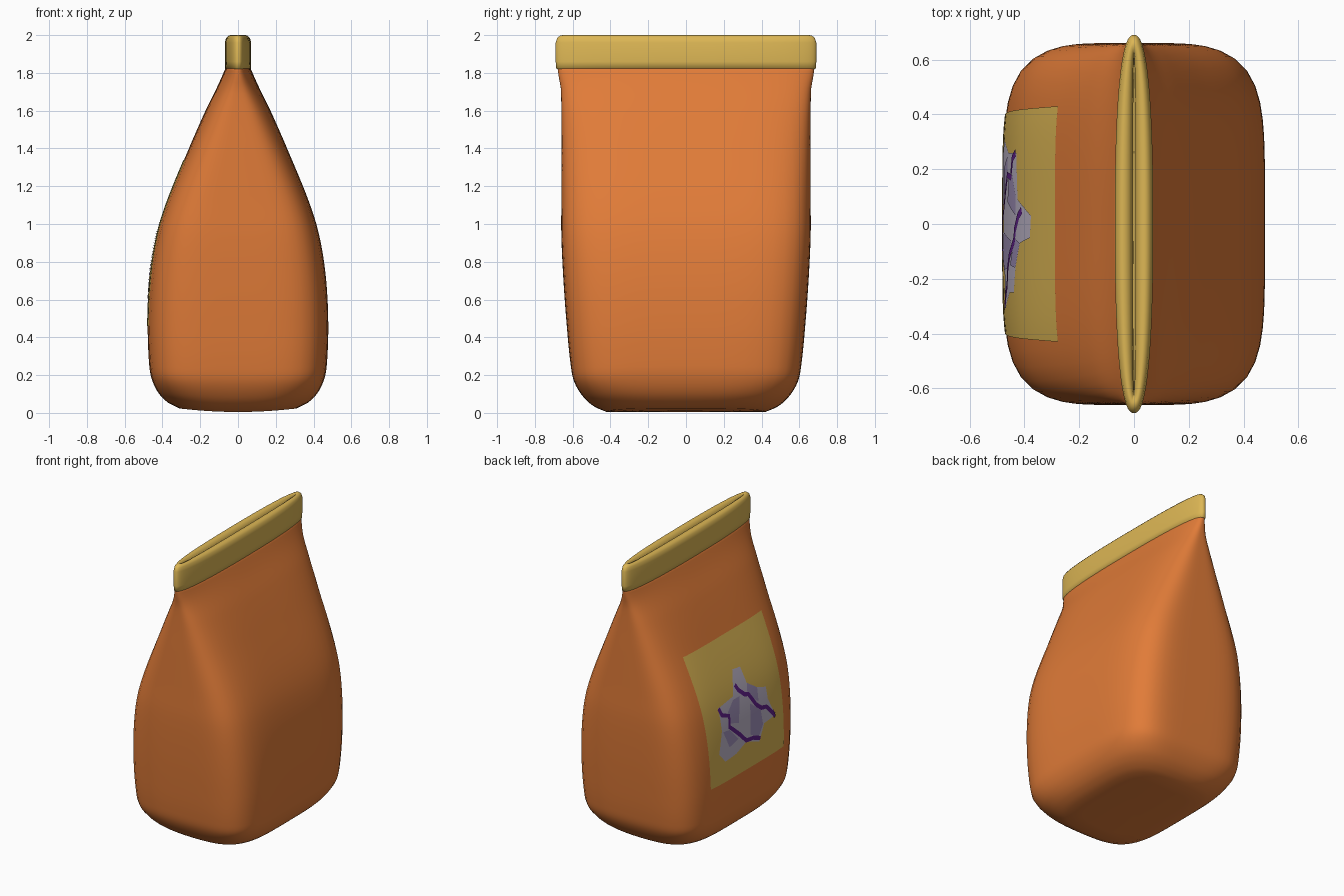
import bpy, bmesh, math
from mathutils import Vector

if "Cube" in bpy.data.objects:
    bpy.data.objects.remove(bpy.data.objects["Cube"])


def material(name, rgb):
    m = bpy.data.materials.new(name)
    m.diffuse_color = (*rgb, 1)
    m.use_nodes = True
    m.node_tree.nodes["Principled BSDF"].inputs["Base Color"].default_value = m.diffuse_color
    return m


ORANGE = material("orange paper", (0.75, 0.20, 0.04))
GOLD = material("gold", (0.72, 0.47, 0.09))
LILAC = material("pale lilac", (0.53, 0.48, 0.60))
VIOLET = material("soft violet", (0.36, 0.29, 0.50))
PURPLE = material("deep purple", (0.12, 0.015, 0.26))

# Body profile: height, half width x, half width y, corner squareness
BODY = [(0.005, 0.31, 0.42, 4), (0.03, 0.37, 0.48, 4), (0.08, 0.42, 0.54, 4.5),
        (0.16, 0.455, 0.59, 5), (0.25, 0.47, 0.61, 5), (0.47, 0.478, 0.632, 5),
        (0.72, 0.465, 0.65, 5), (0.94, 0.43, 0.66, 5), (1.12, 0.375, 0.66, 4.8),
        (1.40, 0.26, 0.66, 4.2), (1.60, 0.172, 0.66, 3.6), (1.72, 0.113, 0.663, 3),
        (1.77, 0.09, 0.672, 2.7), (1.84, 0.06, 0.682, 2.5)]
COLLAR = [(1.82, 0.058, 0.678, 2.5), (1.823, 0.068, 0.687, 2.5), (1.86, 0.07, 0.69, 2.5),
          (1.96, 0.07, 0.69, 2.5), (1.985, 0.063, 0.682, 2.5), (1.998, 0.05, 0.665, 2.5),
          (2.0, 0.038, 0.65, 2.5), (1.994, 0.018, 0.63, 2.5), (1.97, 0.006, 0.61, 2.5),
          (1.90, 0.004, 0.6, 2.5)]


def body_at(z):
    """Smoothly interpolated body section at height z (cubic Hermite)."""
    i = max(k for k in range(len(BODY) - 1) if BODY[k][0] <= z + 1e-6)
    a, b = BODY[i], BODY[i + 1]
    p, q = BODY[max(i - 1, 0)], BODY[min(i + 2, len(BODY) - 1)]
    h = b[0] - a[0]
    t = (z - a[0]) / h
    out = []
    for k in (1, 2, 3):
        ma = (b[k] - p[k]) / (b[0] - p[0]) * h
        mb = (q[k] - a[k]) / (q[0] - a[0]) * h
        out.append((2*t**3 - 3*t*t + 1) * a[k] + (t**3 - 2*t*t + t) * ma
                   + (3*t*t - 2*t**3) * b[k] + (t**3 - t*t) * mb)
    return out


def finish(bm, name, mat, smooth=True):
    me = bpy.data.meshes.new(name)
    bm.to_mesh(me)
    bm.free()
    ob = bpy.data.objects.new(name, me)
    bpy.context.collection.objects.link(ob)
    me.materials.append(mat)
    for p in me.polygons:
        p.use_smooth = smooth
    return ob


def loft(name, rows, mat, sag=0.0, segs=80):
    """Stack rounded sections and cap both ends."""
    bm = bmesh.new()
    rings = []
    for z, hx, hy, n in rows:
        ring = []
        for k in range(segs):
            a = 2 * math.pi * k / segs
            c, s = math.cos(a), math.sin(a)
            r = (abs(c)**n + abs(s)**n) ** (-1 / n)
            x, y = hx * r * c, hy * r * s
            lift = sag * (x / 0.45)**2 * max(0, 1 - z / 0.25)
            ring.append(bm.verts.new((x, y, z + lift)))
        rings.append(ring)
    for lo, hi in zip(rings, rings[1:]):
        for k in range(segs):
            j = (k + 1) % segs
            bm.faces.new((lo[k], lo[j], hi[j], hi[k]))
    bm.faces.new(rings[0][::-1])
    bm.faces.new(rings[-1])
    bmesh.ops.recalc_face_normals(bm, faces=bm.faces)
    return finish(bm, name, mat)


# Bag body: closed base rows, then the smoothed profile
heights = [0.005 + 0.0125 * i for i in range(20)] + [0.25 + 0.03 * i for i in range(1, 54)]
base = [(0.005, 0.31 * f, 0.42 * f, 4) for f in (0.02, 0.25, 0.5, 0.75)]
loft("bag_body", base + [(z, *body_at(z)) for z in heights], ORANGE, sag=0.04)

# Folded collar with a narrow slot
loft("bag_collar", COLLAR, GOLD)


def plate(name, polys, mat, off):
    """Thin decoration: outlines in (y, z) draped on the -x side."""
    bm = bmesh.new()
    for pts in polys:
        bm.faces.new([bm.verts.new((0, y, z)) for y, z in pts])
    for axis, start, count in ((1, -0.451, 23), (2, 0.443, 24)):
        for i in range(count):
            co, no = Vector((0, 0, 0)), Vector((0, 0, 0))
            co[axis], no[axis] = start + 0.04 * i, 1
            bmesh.ops.bisect_plane(bm, geom=bm.verts[:] + bm.edges[:] + bm.faces[:],
                                   plane_co=co, plane_no=no)
    bmesh.ops.triangulate(bm, faces=bm.faces[:])
    for v in bm.verts:
        hx, hy, n = body_at(v.co.z)
        v.co.x = -hx * (1 - abs(v.co.y / hy)**n) ** (1 / n) - off
    bm.normal_update()
    flip = [f for f in bm.faces if f.normal.x > 0]
    bmesh.ops.reverse_faces(bm, faces=flip)
    return finish(bm, name, mat)


def stroke(pts, w):
    """Quads following a polyline, sharing mitred joints."""
    sides = []
    for i, p in enumerate(pts):
        a, b = pts[max(i - 1, 0)], pts[min(i + 1, len(pts) - 1)]
        d = Vector((b[0] - a[0], b[1] - a[1])).normalized() * w
        sides.append(((p[0] - d.y, p[1] + d.x), (p[0] + d.y, p[1] - d.x)))
    return [(s[0], s[1], t[1], t[0]) for s, t in zip(sides, sides[1:])]


# Gold label on the left side
plate("label", [[(-0.40, 0.46), (0.40, 0.46), (0.43, 1.34), (-0.43, 1.34)]], GOLD, 0.003)

# Crystal-like picture: silhouette, shaded facets, dark cracks
plate("picture", [[(-0.05, 1.12), (-0.07, 1.01), (-0.16, 0.95), (-0.25, 0.92), (-0.25, 0.84),
                   (-0.31, 0.71), (-0.185, 0.70), (-0.12, 0.60), (0.02, 0.65), (0.13, 0.61),
                   (0.25, 0.60), (0.31, 0.67), (0.26, 0.81), (0.26, 0.96), (0.09, 0.98),
                   (0.06, 1.06), (0.03, 1.13)]], LILAC, 0.005)
plate("picture_shade", [
    [(0.10, 0.96), (0.03, 0.96), (0.08, 0.80), (0.17, 0.83), (0.18, 0.90)],
    [(-0.07, 1.01), (-0.16, 0.95), (-0.15, 0.86), (-0.05, 0.94)],
    [(-0.06, 0.88), (-0.16, 0.80), (-0.17, 0.70), (-0.12, 0.64), (-0.03, 0.68)],
    [(0.25, 0.80), (0.18, 0.79), (0.10, 0.70), (0.20, 0.68)],
], VIOLET, 0.0065)
plate("picture_lines",
      stroke([(0.05, 1.04), (0.03, 1.0), (-0.02, 0.955), (-0.06, 0.94), (-0.12, 0.85),
              (-0.17, 0.81), (-0.22, 0.80), (-0.30, 0.715)], 0.014)
      + stroke([(0.26, 0.96), (0.24, 0.91), (0.17, 0.88), (0.18, 0.81), (0.09, 0.73),
                (0.02, 0.66), (-0.06, 0.65), (-0.13, 0.62)], 0.014)
      + stroke([(-0.28, 0.75), (-0.30, 0.70)], 0.012), PURPLE, 0.008)
